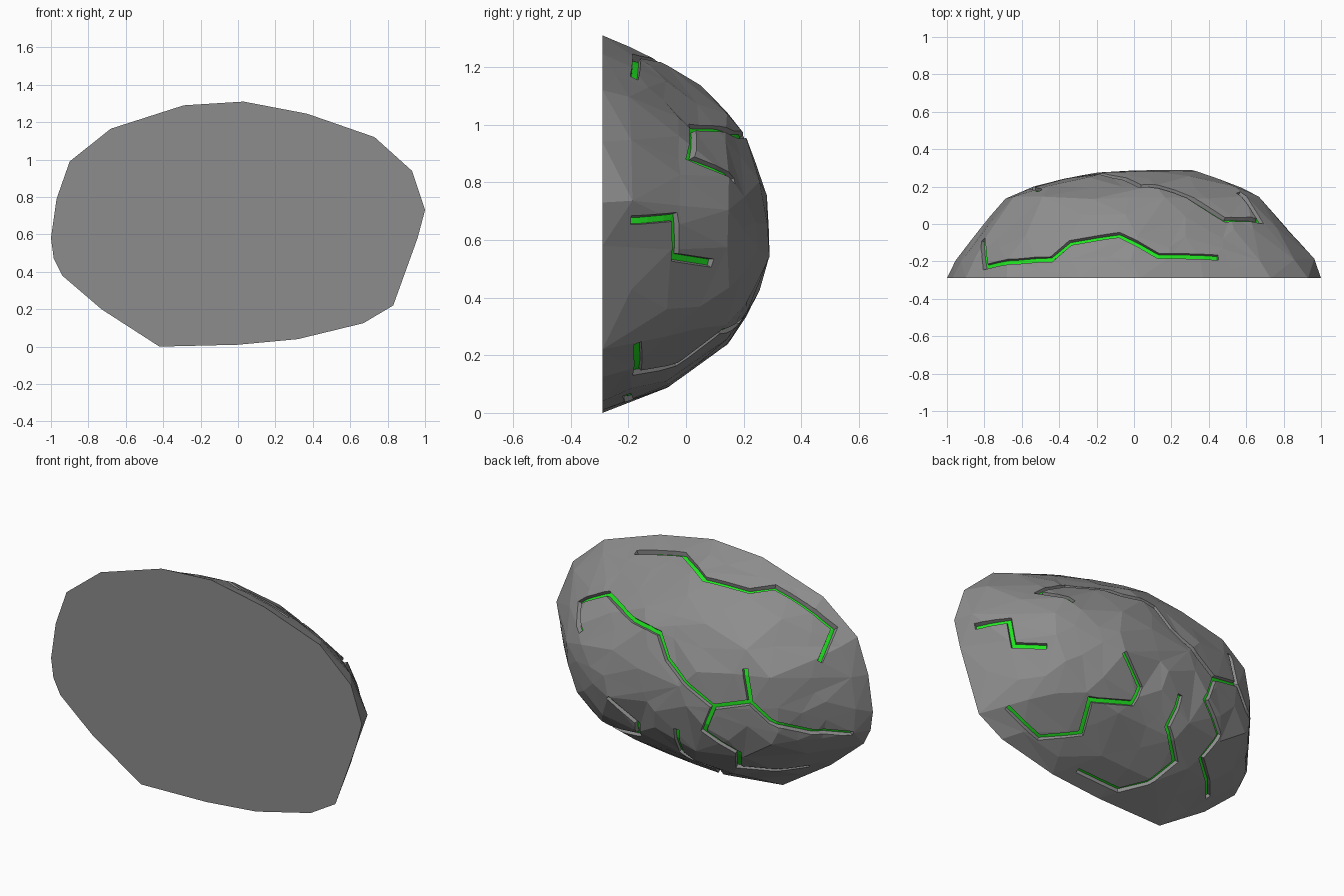
import bpy, bmesh, math, random
from mathutils import Vector
from mathutils.bvhtree import BVHTree

if "Cube" in bpy.data.objects:
    bpy.data.objects.remove(bpy.data.objects["Cube"])

random.seed(4)
WIDTH, DEPTH = 0.034, 0.024

# Outline of the flat front face (x, z)
OUTLINE = [(-.42, 0), (0, .01), (.32, .04), (.67, .125), (.83, .22), (.88, .38), (.96, .58),
           (1, .73), (.93, .94), (.73, 1.12), (.37, 1.245), (.03, 1.31), (-.29, 1.29),
           (-.68, 1.165), (-.90, .99), (-.97, .79), (-1, .58), (-.985, .47), (-.94, .38), (-.73, .20)]
# Dome rings: y, x scale, z scale, centre x, point count
RINGS = [(-.19, .955, .935, 0, 20), (-.06, .865, .855, 0, 19), (.05, .77, .74, 0, 18),
         (.145, .70, .63, 0, 16), (.205, .57, .49, .03, 13), (.25, .42, .34, .05, 10),
         (.277, .27, .17, .07, 6)]


def outline_at(t):
    i = int(t) % len(OUTLINE)
    a, b = Vector(OUTLINE[i]), Vector(OUTLINE[(i + 1) % len(OUTLINE)])
    return a.lerp(b, t % 1)


def up_at(p):
    return Vector((p.x, (p.y + .29) / .34, (p.z - .65) / .43)).normalized()


def make_material(name, rgb):
    m = bpy.data.materials.new(name)
    m.diffuse_color = (*rgb, 1)
    m.use_nodes = True
    m.node_tree.nodes["Principled BSDF"].inputs["Base Color"].default_value = m.diffuse_color
    return m


def mesh_object(name, verts, faces):
    me = bpy.data.meshes.new(name)
    me.from_pydata(verts, [], faces)
    ob = bpy.data.objects.new(name, me)
    bpy.context.collection.objects.link(ob)
    return ob


# Faceted half-egg rock
bm = bmesh.new()
for x, z in OUTLINE:
    bm.verts.new((x, -.29, z))
for k, (y, sx, sz, cx, count) in enumerate(RINGS):
    for i in range(count):
        t = (i + .5 * (k % 2) + random.uniform(-.2, .2)) * len(OUTLINE) / count
        p = outline_at(t % len(OUTLINE))
        j = random.uniform(.99, 1.012)
        # Slight hollow at the upper right
        angle = math.atan2(p.y - .645, p.x)
        if y > -.1:
            j *= 1 - .10 * math.exp(-((angle - .5) / .42) ** 2)
        bm.verts.new((cx + p.x * sx * j, y + random.uniform(-.01, .004), .645 + (p.y - .645) * sz * j))
bm.verts.new((.3, .288, .54))
bmesh.ops.remove_doubles(bm, verts=[v for v in bm.verts if v.co.y > -.28], dist=.08)
bmesh.ops.convex_hull(bm, input=bm.verts[:])
bmesh.ops.delete(bm, geom=[v for v in bm.verts if not v.link_faces], context='VERTS')


def is_dome(e):
    return max(v.co.y for v in e.verts) > -.28


# Break up long facets and roughen the dome
bmesh.ops.subdivide_edges(bm, edges=[e for e in bm.edges if is_dome(e) and e.calc_length() > .34], cuts=1)
bmesh.ops.triangulate(bm, faces=bm.faces[:])
bmesh.ops.beautify_fill(bm, faces=[f for f in bm.faces if f.calc_center_median().y > -.27],
                        edges=[e for e in bm.edges if is_dome(e) and e.calc_face_angle(1) < .25])
for v in bm.verts:
    if v.co.y > -.27:
        v.co += up_at(v.co) * random.uniform(-.006, .007)
        v.co.y = min(v.co.y, .29)
bmesh.ops.dissolve_limit(bm, angle_limit=math.radians(.5), verts=bm.verts[:],
                         edges=[e for e in bm.edges if not is_dome(e)])
bmesh.ops.recalc_face_normals(bm, faces=bm.faces[:])
me = bpy.data.meshes.new("rock")
bm.to_mesh(me)
rock = bpy.data.objects.new("rock", me)
bpy.context.collection.objects.link(rock)
me.materials.append(make_material("dark_stone", (.265, .265, .265)))
tree = BVHTree.FromBMesh(bm)
bm.free()

# Crack paths over the dome
CRACKS = [
    [(-.78, -.1, .89), (-.78, -.24, 1.02), (-.44, -.19, 1.19), (-.34, -.1, 1.18), (-.08, -.05, 1.21),
     (.13, -.18, 1.22), (.45, -.18, 1.16)],
    [(.55, .14, .79), (.69, .03, .90), (.49, .03, 1.0), (.22, .18, .97), (.03, .20, .95), (-.05, .23, .83),
     (-.20, .27, .73), (-.35, .25, .64), (-.55, .20, .70), (-.64, .13, .60), (-.80, 0, .52), (-.97, -.17, .45)],
    [(-.55, .20, .70), (-.50, .16, .87)],
    [(-.35, .25, .64), (-.29, .26, .48), (-.45, .16, .37), (-.41, .10, .22), (-.67, -.18, .21)],
    [(.96, -.18, .66), (.83, -.04, .68), (.81, -.03, .535), (.70, .11, .51)],
    [(.75, -.155, .22), (.52, -.16, .12), (.34, -.03, .165), (.40, .11, .30), (.17, .20, .31),
     (.15, .25, .40), (.30, .27, .54)],
    [(.22, -.2, .05), (-.06, -.2, .05), (-.17, -.1, .11), (-.24, .04, .19), (-.09, .15, .29), (-.11, .24, .45)],
]


def sample(path):
    pts = []
    for a, b in zip(path, path[1:]):
        a, b = (tree.find_nearest(Vector(q))[0] for q in (a, b))
        n = max(2, round((b - a).length / .04))
        pts += [tree.find_nearest(a.lerp(b, i / n))[0] for i in range(n)]
    return pts + [b]


def frames(pts):
    """Point, mitred side vector and outward vector along the path."""
    out = []
    for i, p in enumerate(pts):
        d0 = (p - pts[max(i - 1, 0)]).normalized()
        d1 = (pts[min(i + 1, len(pts) - 1)] - p).normalized()
        up = up_at(p)
        side = up.cross(d0 + d1).normalized()
        d = d1 if d1.length > 0 else d0
        miter = max(.6, abs(side.dot(up.cross(d).normalized())))
        out.append((p, side * WIDTH / 2 / miter, up))
    return out


green = make_material("green_glow", (.015, .78, .015))

for k, path in enumerate(CRACKS):
    fr = frames(sample(path))
    n = len(fr)
    # Groove cutter, narrower at the bottom
    verts = []
    for p, s, u in fr:
        low = p - u * DEPTH
        verts += [low - s * .55, low + s * .55, p + s * 1.3 + u * .03, p - s * 1.3 + u * .03]
    faces = [(0, 1, 2, 3), tuple(4 * n - 1 - i for i in range(4))]
    for i in range(n - 1):
        for j in range(4):
            a, b = 4 * i + j, 4 * i + (j + 1) % 4
            faces.append((a, a + 4, b + 4, b))
    cutter = mesh_object(f"crack_cutter_{k}", verts, faces)
    b2 = bmesh.new()
    b2.from_mesh(cutter.data)
    bmesh.ops.recalc_face_normals(b2, faces=b2.faces[:])
    b2.to_mesh(cutter.data)
    b2.free()
    cutter.hide_render = True
    cutter.hide_set(True)
    mod = rock.modifiers.new(f"crack_{k}", 'BOOLEAN')
    mod.operation = 'DIFFERENCE'
    mod.solver = 'EXACT'
    mod.object = cutter
    # Green floor of the groove
    verts = []
    for p, s, u in fr:
        base = p - u * (DEPTH - .004 - .0005 * k)
        verts += [base - s * .62, base + s * .62]
    floor = mesh_object(f"crack_floor_{k}", verts,
                        [(2 * i, 2 * i + 2, 2 * i + 3, 2 * i + 1) for i in range(n - 1)])
    if floor.data.polygons[0].normal.dot(fr[0][2]) < 0:
        floor.data.flip_normals()
    floor.data.materials.append(green)

# Bake the grooves and drop the cutters
dg = bpy.context.evaluated_depsgraph_get()
baked = bpy.data.meshes.new_from_object(rock.evaluated_get(dg))
rock.modifiers.clear()
rock.data = baked
for ob in [o for o in bpy.data.objects if o.name.startswith("crack_cutter")]:
    bpy.data.objects.remove(ob)
